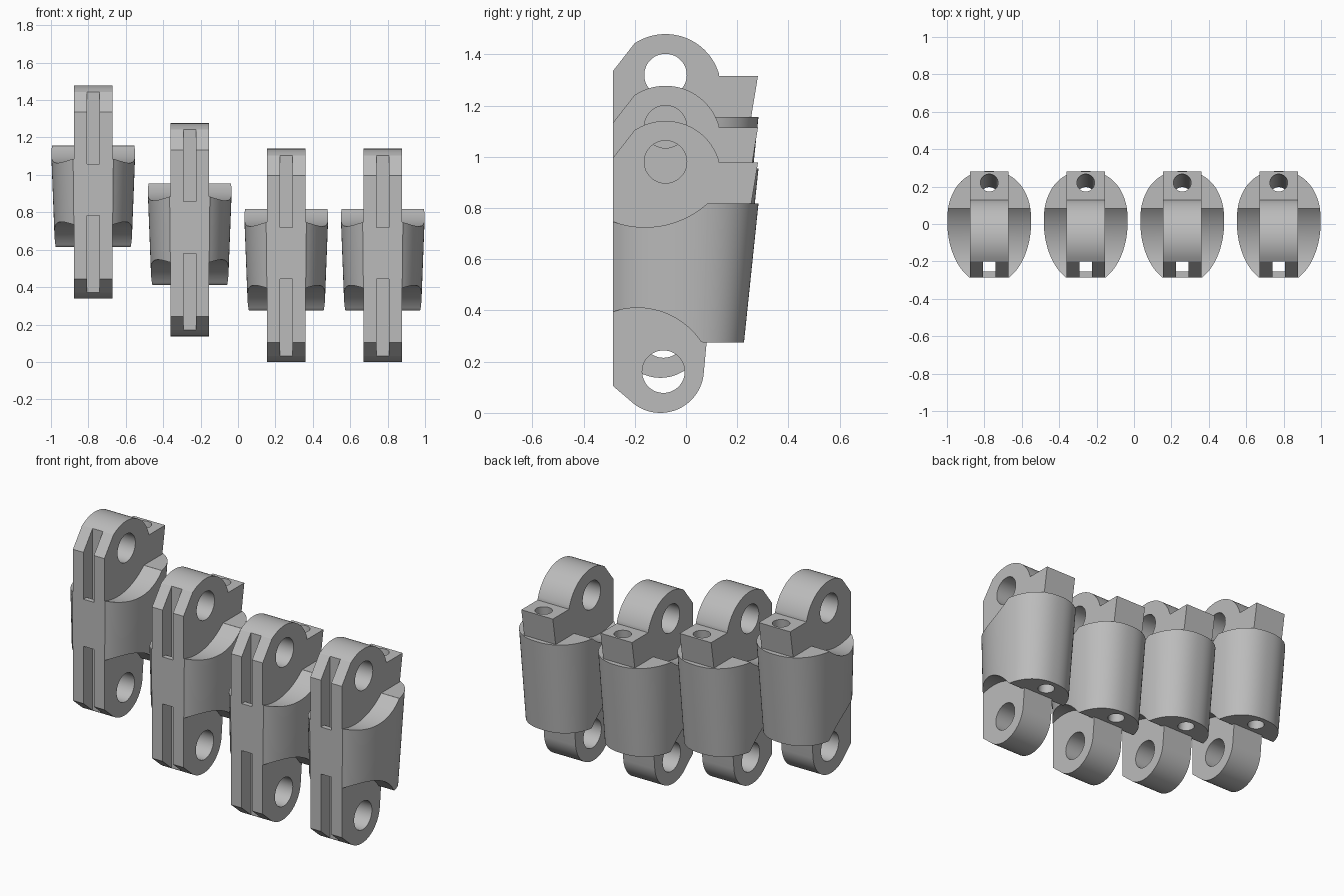
import bpy
import bmesh
from math import sin, cos, pi, radians, sqrt

cube = bpy.data.objects.get("Cube")
if cube:
    bpy.data.objects.remove(cube)

grey = bpy.data.materials.new("light_grey")
grey.use_nodes = True
COLOUR = (0.5, 0.5, 0.5, 1)
grey.diffuse_color = COLOUR
grey.node_tree.nodes["Principled BSDF"].inputs["Base Color"].default_value = COLOUR

FRONT, CHANNEL = -0.285, -0.2      # front face and channel floor
TANG, SLOT = 0.1026, 0.034         # half widths
BOTTOM, TOP = 0.275, 0.817         # shell heights
SPLIT = radians(13.9)              # where the shell ends become flat
parts = {}


def add_walls(bm, rings):
    loops = [[bm.verts.new(p) for p in ring] for ring in rings]
    n = len(loops[0])
    for a, b in zip(loops, loops[1:]):
        for i in range(n):
            j = (i + 1) % n
            bm.faces.new((a[i], a[j], b[j], b[i]))
    return loops[0], loops[-1]


def solid(name, rings, holes=(), axis=(0, 0, 1)):
    """Closed loft through rings, pierced by holes given as ring pairs."""
    bm = bmesh.new()
    ends = [add_walls(bm, rings)] + [add_walls(bm, hole) for hole in holes]
    for side in (0, 1):
        if holes:
            edges = [bm.edges.get((v, w)) for end in ends
                     for v, w in zip(end[side], end[side][1:] + end[side][:1])]
            bmesh.ops.triangle_fill(bm, use_beauty=True, edges=edges, normal=axis)
        else:
            bm.faces.new(ends[0][side])
    bm.normal_update()
    bmesh.ops.recalc_face_normals(bm, faces=bm.faces[:])
    mesh = bpy.data.meshes.new(name)
    bm.to_mesh(mesh)
    bm.free()
    mesh.materials.append(grey)
    parts[name] = mesh


def across(profile, x0, x1):
    """Side profile of (y, z) points placed at two x positions."""
    return [[(x, y, z) for y, z in profile] for x in (x0, x1)]


def arc(cy, cz, r, a0, a1, steps):
    angles = [radians(a0 + (a1 - a0) * i / steps) for i in range(steps + 1)]
    return [(cy + r * cos(a), cz + r * sin(a)) for a in angles]


def circle(cy, cz, r):
    return arc(cy, cz, r, 0, 352.5, 47)


def cord_ring(z):
    """Ring of the slanted cord hole at a height."""
    y = 0.15 + 0.1 * (z - BOTTOM)
    return [(u, v, z) for u, v in circle(0, y, 0.047)]


def shell_point(a, z):
    """Point on the tapered shell; angle 90 degrees is the back."""
    t = (z - BOTTOM) / (TOP - BOTTOM)
    c, s = cos(a), sin(a)
    if s > 0:
        x = 0.226 * abs(c) ** 0.87 * (1 if c > 0 else -1)
        y = 0.283 * s ** 0.87 * (0.8 + 0.2 * t)
    else:
        x, y = 0.226 * c, max(FRONT, 0.325 * s)
    return x * (0.907 + 0.093 * t), y, z


def upper_edge(y):
    return min(TOP, 1.09 - sqrt(max(0, 0.365 ** 2 - (y + 0.16) ** 2)))


def lower_edge(y):
    return max(BOTTOM, 0.11 + sqrt(max(0, 0.30 ** 2 - (y + 0.19) ** 2)))


def shell_end(a, z, edge):
    """Shell point where a column meets the hollowed upper or lower end."""
    for _ in range(5):
        z = edge(shell_point(a, z)[1])
    return shell_point(a, z)


# Shell sides, hollowed above and below to clear the neighbouring joints
corner = -radians(61.2)
for side, label in ((1, "left"), (-1, "right")):
    slices = []
    for i in range(41):
        a = corner + (SPLIT - corner) * i / 40
        ring = []
        for z, edge in ((BOTTOM, lower_edge), (TOP, upper_edge)):
            x, y, z = shell_end(a, z, edge)
            pair = [(side * TANG, y, z), (side * max(x, TANG + 0.001), y, z)]
            ring += pair if z < 0.5 else pair[::-1]
        slices.append(ring)
    solid(f"{label}_shell", slices)

# Rounded shell back with flat ends, pierced by the cord hole
back_angles = [SPLIT + (pi - 2 * SPLIT) * i / 48 for i in range(49)]
solid("back_shell", [[shell_point(a, z) for a in back_angles] for z in (BOTTOM, TOP)],
      [[cord_ring(BOTTOM), cord_ring(TOP)]])

# Central tang with a hinge lug and pin hole at each end
profile = arc(-0.08, 0.922, 0.218, 123, 16, 28)
profile += [(0.13, 0.82), (0.09, 0.4), (0.08, 0.27)]
profile += arc(-0.1, 0.17, 0.17, -7, -126, 28)
profile[0], profile[-1] = (CHANNEL, profile[0][1]), (CHANNEL, profile[-1][1])
pins = [across(circle(y, z, 0.083), -TANG, TANG) for y, z in ((-0.08, 0.98), (-0.088, 0.161))]
solid("hinge_tang", across(profile, -TANG, TANG), pins, (1, 0, 0))

# Front rails either side of the channel, and the strip bridging it
rail = [(FRONT, 0.105), profile[-1], profile[0], (FRONT, 0.996)]
solid("left_rail", across(rail, SLOT, TANG))
solid("right_rail", across(rail, -TANG, -SLOT))
bridge = [(FRONT, 0.443), (-0.255, 0.443), (-0.255, 0.72), (FRONT, 0.72)]
solid("channel_bridge", across(bridge, -SLOT, SLOT))

# Rear anchor block for the cord
block = []
for z, back in ((0.8, 0.252), (0.977, 0.281)):
    block.append([(-TANG, 0.12, z), (TANG, 0.12, z), (TANG, back, z), (-TANG, back, z)])
solid("anchor_block", block, [[cord_ring(0.8), cord_ring(0.977)]])

# Four segments in a stepped row
bpy.ops.object.select_all(action="DESELECT")
for i, lift in enumerate((0.339, 0.137, 0, 0)):
    for name, mesh in parts.items():
        obj = bpy.data.objects.new(f"{name}_{i + 1}", mesh.copy())
        obj.location = (-0.774 + 0.516 * i, 0, lift)
        bpy.context.collection.objects.link(obj)
        obj.select_set(True)
        bpy.context.view_layer.objects.active = obj
bpy.ops.object.shade_smooth_by_angle(angle=radians(30))
